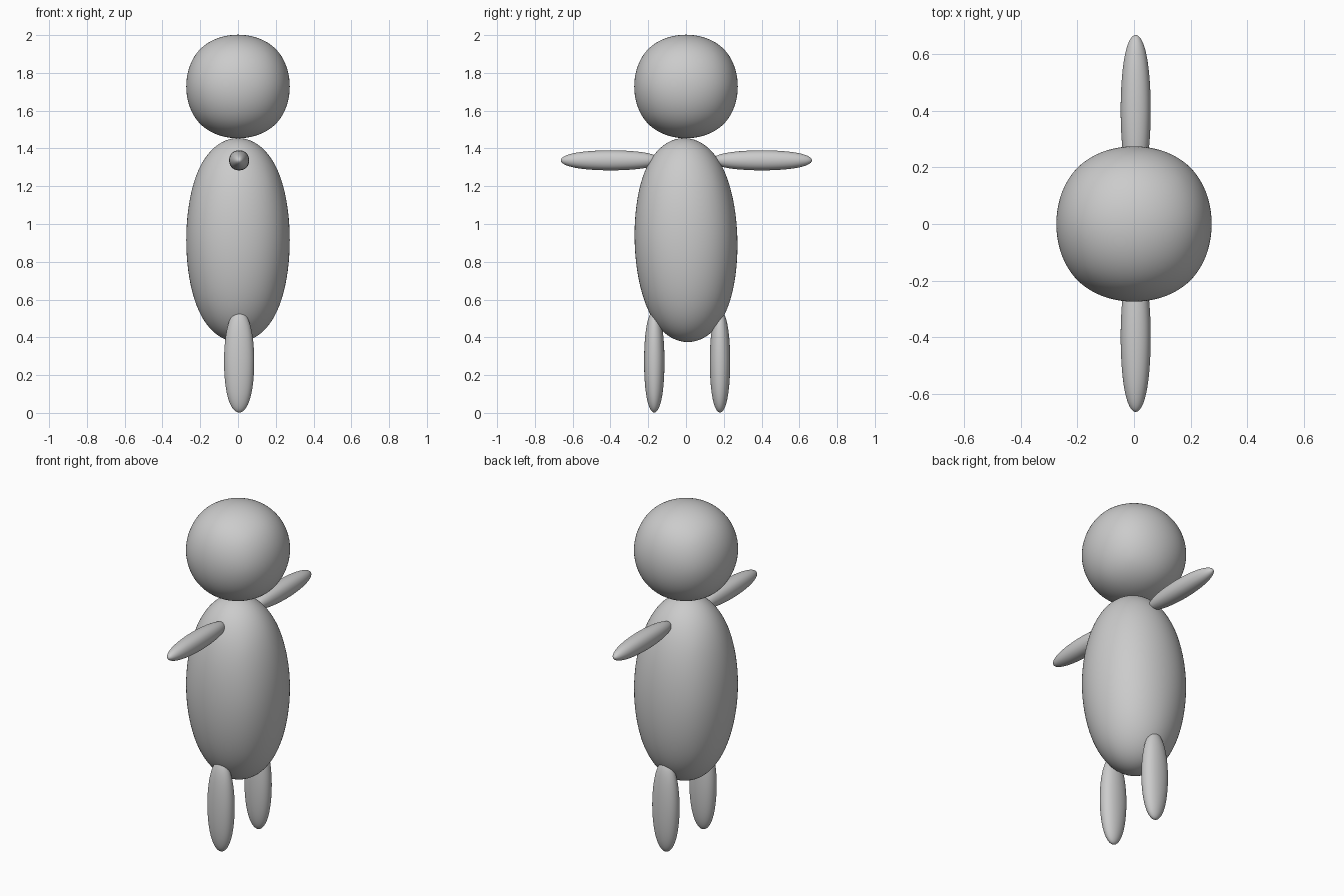
import bpy
from math import radians

if "Cube" in bpy.data.objects:
    bpy.data.objects.remove(bpy.data.objects["Cube"])

LIMIT = 0.8395  # a subdivided cube shrinks to this share of its cage


def blob(name, centre, half, tilt=0.0):
    """Rounded form: a smooth subdivided cube with the given half extents."""
    bpy.ops.mesh.primitive_cube_add(size=2, location=centre,
                                    rotation=(radians(tilt), 0, 0))
    ob = bpy.context.object
    ob.name = name
    ob.scale = [h / LIMIT for h in half]
    mod = ob.modifiers.new("Subdivision", 'SUBSURF')
    mod.levels = mod.render_levels = 5
    bpy.ops.object.shade_smooth()
    return ob


# Head and body, the body leaning very slightly
blob("head", (0, 0, 1.728), (0.274, 0.274, 0.274))
blob("body", (0, 0, 0.915), (0.274, 0.272, 0.54), tilt=1.5)

# Arms and legs on both sides
for side, sign in (("right", 1), ("left", -1)):
    blob(side + "_arm", (0.006, sign * 0.40 + 0.002, 1.337), (0.053, 0.265, 0.053))
    blob(side + "_leg", (0.006, sign * 0.174 + 0.006, 0.272), (0.08, 0.054, 0.27))
